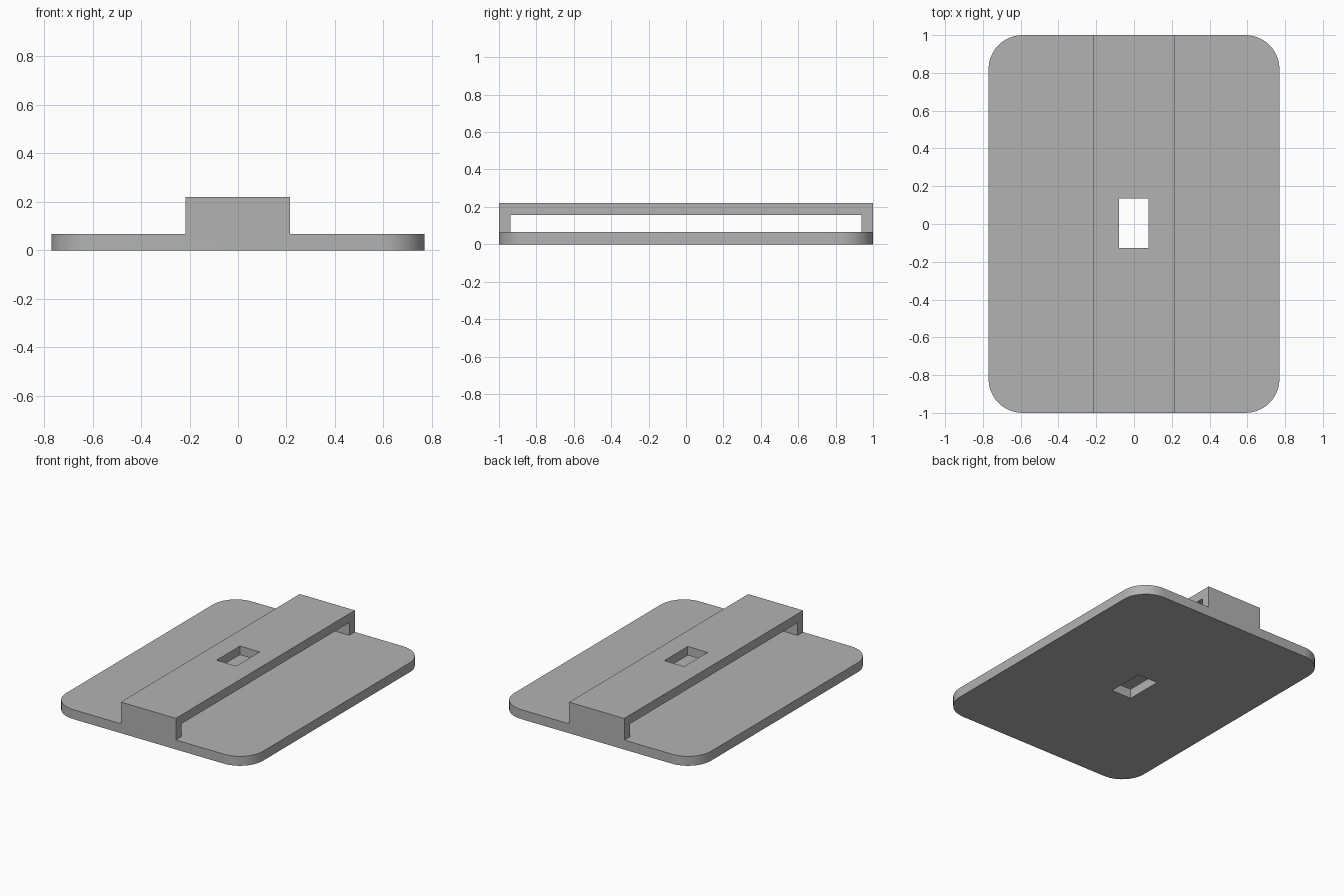
import bpy
import bmesh
from math import cos, sin, pi
from mathutils import Vector

cube = bpy.data.objects.get("Cube")
if cube:
    bpy.data.objects.remove(cube, do_unlink=True)

HALF_X, HALF_Y = 0.77, 1.0
BASE_TOP, SPAN_BOTTOM, SPAN_TOP = 0.067, 0.157, 0.22
RADIUS, ARC_STEPS = 0.18, 12

grey = bpy.data.materials.new("plain grey")
grey.use_nodes = True
colour = (0.45, 0.45, 0.45, 1)
grey.diffuse_color = colour
grey.node_tree.nodes["Principled BSDF"].inputs["Base Color"].default_value = colour


def prism(name, points, direction):
    """Extrude a closed outline into a solid."""
    bm = bmesh.new()
    face = bm.faces.new([bm.verts.new(p) for p in points])
    result = bmesh.ops.extrude_face_region(bm, geom=[face], use_keep_orig=True)
    moved = [v for v in result["geom"] if isinstance(v, bmesh.types.BMVert)]
    bmesh.ops.translate(bm, verts=moved, vec=Vector(direction))
    bmesh.ops.recalc_face_normals(bm, faces=bm.faces)
    mesh = bpy.data.meshes.new(name)
    bm.to_mesh(mesh)
    bm.free()
    mesh.materials.append(grey)
    obj = bpy.data.objects.new(name, mesh)
    bpy.context.collection.objects.link(obj)
    return obj


# Base plate with rounded corners
outline = []
for quarter, (sx, sy) in enumerate([(1, 1), (-1, 1), (-1, -1), (1, -1)]):
    for step in range(ARC_STEPS + 1):
        a = (quarter + step / ARC_STEPS) * pi / 2
        outline.append((sx * (HALF_X - RADIUS) + RADIUS * cos(a),
                        sy * (HALF_Y - RADIUS) + RADIUS * sin(a), 0))
base = prism("base_plate", outline, (0, 0, BASE_TOP))

# Raised bridge: a long strap on a short leg at each end
inner = 0.938
profile = [(-HALF_Y, BASE_TOP), (-inner, BASE_TOP), (-inner, SPAN_BOTTOM),
           (inner, SPAN_BOTTOM), (inner, BASE_TOP), (HALF_Y, BASE_TOP),
           (HALF_Y, SPAN_TOP), (-HALF_Y, SPAN_TOP)]
bridge = prism("bridge", [(-0.217, y, z) for y, z in profile], (0.431, 0, 0))

# Rectangular slot through both parts
slot = [(-0.079, -0.128, -0.1), (0.076, -0.128, -0.1),
        (0.076, 0.134, -0.1), (-0.079, 0.134, -0.1)]
cutter = prism("slot_cutter", slot, (0, 0, 0.5))
cutter.hide_render = True
for part in (base, bridge):
    cut = part.modifiers.new("slot", "BOOLEAN")
    cut.operation = "DIFFERENCE"
    cut.solver = "EXACT"
    cut.object = cutter
    bpy.context.view_layer.objects.active = part
    bpy.ops.object.modifier_apply(modifier=cut.name)
bpy.data.objects.remove(cutter, do_unlink=True)

# Smooth rounded corners, sharp rims
bpy.ops.object.select_all(action="DESELECT")
for part in (base, bridge):
    part.select_set(True)
bpy.context.view_layer.objects.active = base
bpy.ops.object.shade_smooth_by_angle(angle=pi / 6)
